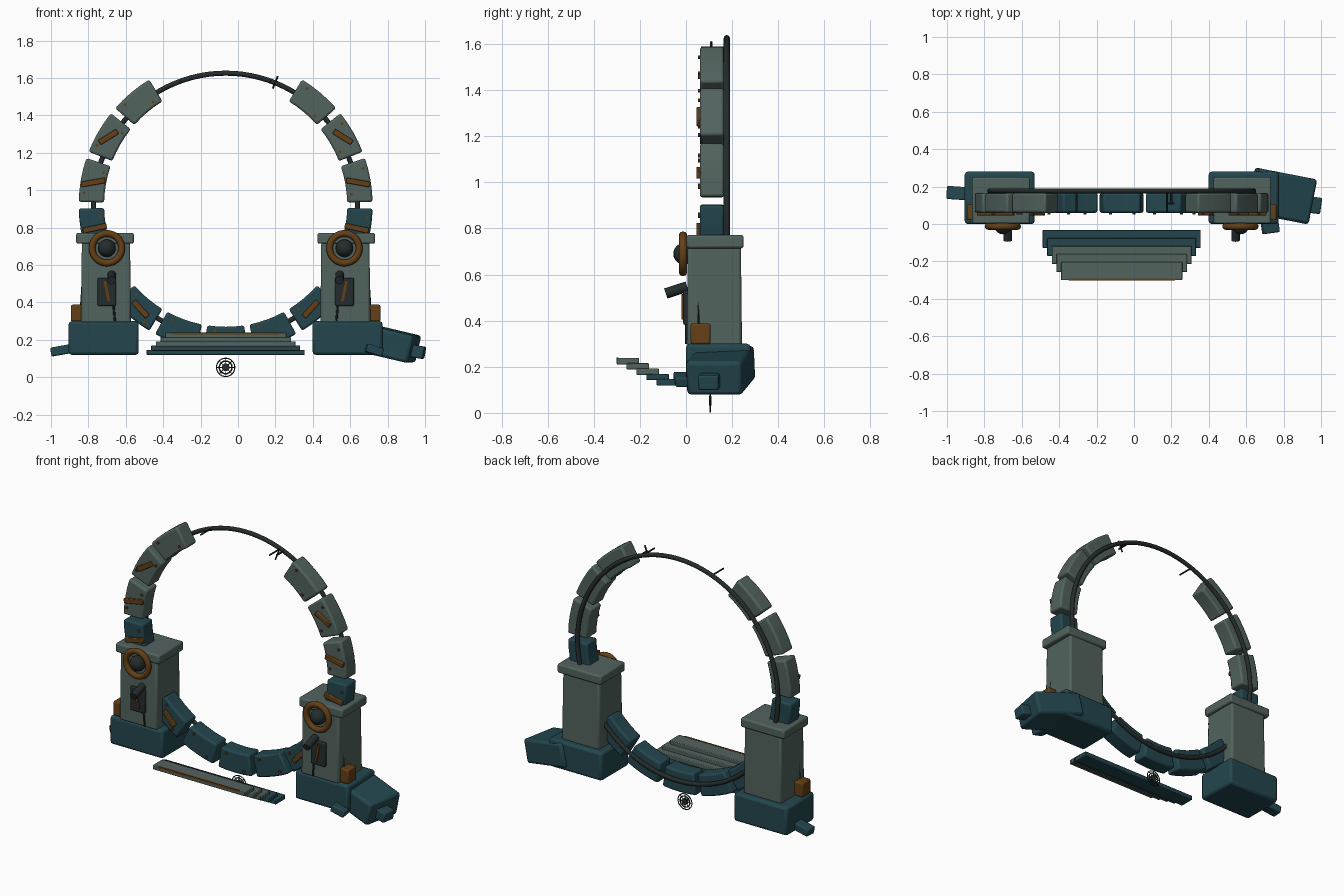
import bpy, bmesh, math
from mathutils import Matrix, Vector, Euler

if "Cube" in bpy.data.objects:
    bpy.data.objects.remove(bpy.data.objects["Cube"])

CX, CZ = -0.066, 0.92          # ring centre / mirror axis


def mat(name, c):
    m = bpy.data.materials.new(name)
    m.diffuse_color = (*c, 1)
    m.use_nodes = True
    m.node_tree.nodes["Principled BSDF"].inputs["Base Color"].default_value = m.diffuse_color
    return m


STONE = mat("grey_green_stone", (0.085, 0.125, 0.113))
TEAL = mat("dark_teal_stone", (0.017, 0.062, 0.076))
RUST = mat("rust_orange", (0.13, 0.05, 0.008))
DARK = mat("dark_metal", (0.018, 0.025, 0.025))


def finish(name, bm, m, bevel=0.0, segs=2):
    bmesh.ops.recalc_face_normals(bm, faces=bm.faces)
    me = bpy.data.meshes.new(name)
    bm.to_mesh(me)
    bm.free()
    me.materials.append(m)
    ob = bpy.data.objects.new(name, me)
    bpy.context.collection.objects.link(ob)
    if bevel:
        b = ob.modifiers.new("bevel", 'BEVEL')
        b.width, b.segments, b.limit_method = bevel, segs, 'ANGLE'
    bpy.ops.object.select_all(action='DESELECT')
    bpy.context.view_layer.objects.active = ob
    ob.select_set(True)
    bpy.ops.object.shade_smooth_by_angle(angle=math.radians(35))
    return ob


def box(name, c, size, m, rot=(0, 0, 0), bevel=0.0, taper=1.0):
    """Box by centre and size, rotation in degrees; taper scales the top."""
    bm = bmesh.new()
    bmesh.ops.create_cube(bm, size=1)
    for v in bm.verts:
        k = taper if v.co.z > 0 else 1
        v.co = Vector((v.co.x * size[0] * k, v.co.y * size[1] * k, v.co.z * size[2]))
    M = Matrix.Translation(c) @ Euler([math.radians(a) for a in rot]).to_matrix().to_4x4()
    bm.transform(M)
    return finish(name, bm, m, bevel)


def rod(name, a, b, r, m, sides=12, r2=None):
    a, b = Vector(a), Vector(b)
    d = b - a
    bm = bmesh.new()
    bmesh.ops.create_cone(bm, cap_ends=True, segments=sides, radius1=r,
                          radius2=r if r2 is None else r2, depth=d.length)
    bm.transform(Matrix.Translation((a + b) / 2) @ d.to_track_quat('Z', 'Y').to_matrix().to_4x4())
    return finish(name, bm, m)


def torus(name, c, R, r, m, n=48, k=12):
    """Ring standing in the xz plane."""
    bm = bmesh.new()
    g = []
    for i in range(n):
        a = 2 * math.pi * i / n
        g.append([bm.verts.new((c[0] + (R + r * math.cos(t)) * math.cos(a), c[1] + r * math.sin(t),
                                c[2] + (R + r * math.cos(t)) * math.sin(a)))
                  for t in (2 * math.pi * j / k for j in range(k))])
    for i in range(n):
        for j in range(k):
            p, q = g[i], g[(i + 1) % n]
            bm.faces.new((p[j], q[j], q[(j + 1) % k], p[(j + 1) % k]))
    return finish(name, bm, m)


def polar(deg, r, y):
    a = math.radians(deg)
    return Vector((CX + r * math.cos(a), y, CZ + r * math.sin(a)))


def arc_block(name, deg, m, half=8.7, r0=0.65, r1=0.786, y0=0.06, y1=0.165, n=4):
    bm = bmesh.new()
    secs = []
    for i in range(n + 1):
        a = deg - half + 2 * half * i / n
        secs.append([bm.verts.new(polar(a, r, y)) for r, y in ((r0, y0), (r1, y0), (r1, y1), (r0, y1))])
    for p, q in zip(secs, secs[1:]):
        for j in range(4):
            bm.faces.new((p[j], p[(j + 1) % 4], q[(j + 1) % 4], q[j]))
    bm.faces.new(secs[0])
    bm.faces.new(secs[-1])
    return finish(name, bm, m, 0.011)


# ring: 18 places, three at the top are missing
for i in range(18):
    deg = 10 + 20 * i
    if deg in (70, 90, 110):
        continue
    arc_block(f"ring_block_{i}", deg, STONE if deg < 180 else TEAL)
    for k, (da, r) in enumerate(((-5, 0.675), (5, 0.76))):
        p = polar(deg + da, r, 0.065)
        rod(f"block_bolt_{i}_{k}", p, p - Vector((0, 0.013, 0)), 0.008, RUST, 8)

# conduit behind the ring, and loose pins at the gap
torus("back_conduit", (CX, 0.177, CZ), 0.706, 0.0135, DARK, 96)
for i, deg in enumerate((70, 110)):
    rod(f"gap_pin_{i}", polar(deg, 0.708, 0.065), polar(deg, 0.708, 0.177), 0.005, DARK, 8)
rod("gap_spike", polar(68, 0.672, 0.11), polar(68, 0.745, 0.11), 0.005, DARK, 8)
rod("gap_spike_foot", polar(68, 0.708, 0.105), polar(68, 0.708, 0.177), 0.006, DARK, 8)

for s in (-1, 1):
    side = "left" if s < 0 else "right"
    X = lambda o: CX + s * o
    # rust straps on the ring front
    for i, (o, z, ang, ln) in enumerate(((0.627, 1.285, 32, 0.115), (0.708, 1.042, 10, 0.13),
                                         (0.70, 0.797, 12, 0.13), (0.455, 0.365, -48, 0.11))):
        box(f"{side}_strap_{i}", (X(o), 0.056, z), (ln, 0.022, 0.03), RUST, (0, s * ang, 0), 0.004)
    # pillar
    box(f"{side}_base", (X(0.652), 0.14, 0.21), (0.374, 0.28, 0.18), TEAL, bevel=0.016)
    box(f"{side}_shaft", (X(0.64), 0.123, 0.51), (0.268, 0.24, 0.44), STONE, bevel=0.012, taper=0.96)
    box(f"{side}_cap", (X(0.645), 0.126, 0.743), (0.308, 0.248, 0.058), STONE, bevel=0.01)
    box(f"{side}_rust_box", (X(0.785), 0.063, 0.343), (0.085, 0.085, 0.09), RUST, bevel=0.008)
    # wheel with hub
    torus(f"{side}_wheel", (X(0.635), -0.013, 0.69), 0.079, 0.018, RUST)
    bm = bmesh.new()
    bmesh.ops.create_uvsphere(bm, u_segments=20, v_segments=12, radius=0.047)
    bm.transform(Matrix.Translation((X(0.635), -0.008, 0.69)))
    finish(f"{side}_wheel_hub", bm, DARK)
    # switch plate, lever, wire
    box(f"{side}_switch_plate", (X(0.635), 0.0, 0.457), (0.1, 0.024, 0.15), DARK, bevel=0.006)
    box(f"{side}_switch_slot", (X(0.635), -0.014, 0.46), (0.014, 0.012, 0.11), RUST, (0, s * 12, 0))
    rod(f"{side}_lever", (X(0.609), 0.005, 0.548), (X(0.609), -0.088, 0.518), 0.023, DARK)
    rod(f"{side}_switch_wire", (X(0.60), 0.001, 0.39), (X(0.592), 0.001, 0.3), 0.006, DARK, 8)
    # dark wedge on the outer side face
    rod(f"{side}_side_wedge", (X(0.772), 0.058, 0.3), (X(0.768), 0.052, 0.5), 0.012, DARK, 6, 0.003)

# broken base pieces
box("right_broken_base", (0.79, 0.15, 0.185), (0.32, 0.245, 0.15), TEAL, (0, 13, -11), 0.016)
box("right_end_lump", (0.955, 0.102, 0.137), (0.085, 0.088, 0.066), TEAL, (0, 10, -8), 0.008)
box("right_front_lump", (0.728, -0.012, 0.145), (0.09, 0.075, 0.045), TEAL, (0, 18, 8), 0.007)
box("left_end_lump", (-0.94, 0.165, 0.145), (0.12, 0.07, 0.048), TEAL, (0, -10, -4), 0.007)

# floating steps, widest and lowest at the back
for i in range(5):
    box(f"step_{i}", (CX, -0.08 - 0.043 * i, 0.133 + 0.0228 * i),
        (0.845 - 0.049 * i, 0.097, 0.028), TEAL if i < 2 else STONE, bevel=0.004)
box("step_trim", (CX, -0.297, 0.234), (0.57, 0.01, 0.012), RUST)

# small spoked disc below the ring
D = (CX, 0.105, 0.053)
for i, (R, r) in enumerate(((0.049, 0.003), (0.034, 0.004))):
    torus(f"disc_ring_{i}", D, R, r, DARK, 32, 8)
rod("disc_hub", (D[0], 0.099, D[2]), (D[0], 0.111, D[2]), 0.021, DARK, 20)
for i in range(8):
    d = Vector((math.cos(i * math.pi / 4), 0, math.sin(i * math.pi / 4)))
    rod(f"disc_spoke_{i}", Vector(D) + d * 0.02, Vector(D) + d * 0.049, 0.0022, DARK, 6)
